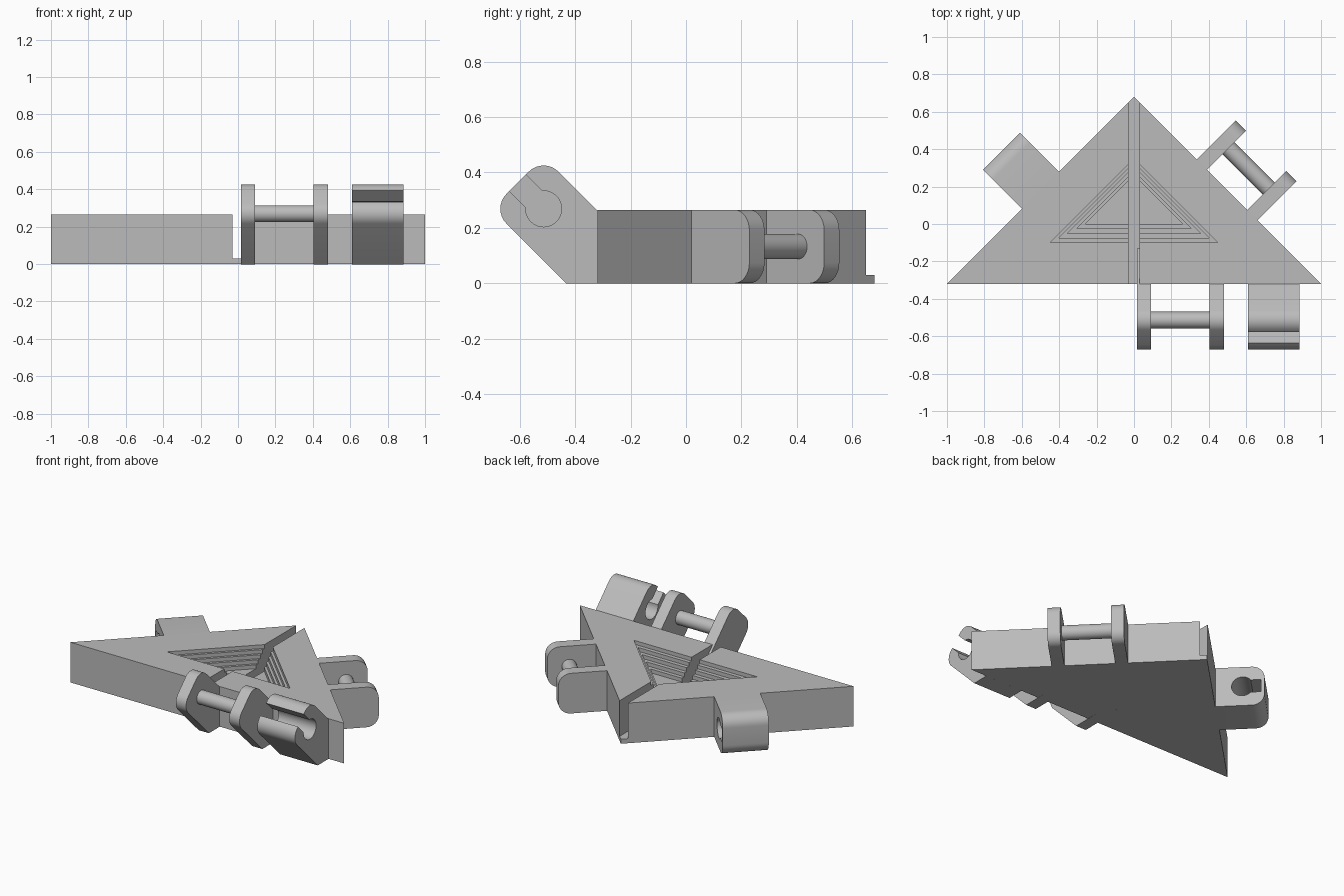
import bpy, bmesh
from math import sin, cos, pi, sqrt, asin
from mathutils import Matrix, Vector

cube = bpy.data.objects.get("Cube")
if cube:
    bpy.data.objects.remove(cube, do_unlink=True)

grey = bpy.data.materials.new("plain_grey")
grey.use_nodes = True
colour = (0.5, 0.5, 0.5, 1)
grey.diffuse_color = colour
grey.node_tree.nodes["Principled BSDF"].inputs["Base Color"].default_value = colour

HEIGHT = 0.265
HALF = HEIGHT / 2
REACH = 0.295          # hinge length beyond the body edge
PIN = REACH - HALF     # hinge axis
FILLET = 0.075
R = sqrt(0.5)


def prism(name, outline, low, high, frame=Matrix()):
    """Extrude a 2D outline between two heights of a local frame."""
    bm = bmesh.new()
    base = bm.faces.new([bm.verts.new((u, v, low)) for u, v in outline])
    grown = bmesh.ops.extrude_face_region(bm, geom=[base])
    bmesh.ops.translate(bm, vec=(0, 0, high - low),
                        verts=[g for g in grown["geom"] if isinstance(g, bmesh.types.BMVert)])
    bmesh.ops.transform(bm, matrix=frame, verts=bm.verts)
    bmesh.ops.recalc_face_normals(bm, faces=bm.faces)
    mesh = bpy.data.meshes.new(name)
    bm.to_mesh(mesh)
    bm.free()
    mesh.materials.append(grey)
    obj = bpy.data.objects.new(name, mesh)
    bpy.context.collection.objects.link(obj)
    return obj


def activate(obj):
    bpy.ops.object.select_all(action="DESELECT")
    obj.select_set(True)
    bpy.context.view_layer.objects.active = obj


def smooth(obj):
    activate(obj)
    bpy.ops.object.shade_smooth_by_angle(angle=pi / 6)


def cut(obj, cutter):
    mod = obj.modifiers.new("cut", "BOOLEAN")
    mod.operation, mod.solver, mod.object = "DIFFERENCE", "EXACT", cutter
    activate(obj)
    bpy.ops.object.modifier_apply(modifier=mod.name)
    bpy.data.objects.remove(cutter, do_unlink=True)


def arc(cu, cv, r, start, end, n):
    return [(cu + r * cos(start + (end - start) * i / n),
             cv + r * sin(start + (end - start) * i / n)) for i in range(n + 1)]


def rounded_arm(root):
    """Root points, then an outer end with two rounded corners."""
    c = REACH - FILLET
    k = HALF - FILLET
    return root + arc(c, -k, FILLET, -pi / 2, 0, 8) + arc(c, k, FILLET, 0, pi / 2, 8)


def frame(u, v, w, origin):
    return Matrix.Translation(origin) @ Matrix((u, v, w)).transposed().to_4x4()


def clip(name, root, where, plates):
    """Two rounded plates joined by a pin."""
    for side, (low, high) in zip(("first", "second"), plates):
        smooth(prism(f"{name}_{side}_plate", rounded_arm(root), low, high, where))
    ring = arc(PIN, 0, 0.045, 0, 2 * pi, 32)[:-1]
    smooth(prism(f"{name}_pin", ring, plates[0][1], plates[1][0], where))


def socket(name, root, where, low, high, slot_end):
    """Rounded block with a keyhole opening for the pin."""
    block = prism(name, rounded_arm(root), low, high, where)
    r, half_slot = 0.065, 0.042
    a = asin(half_slot / r)
    keyhole = arc(PIN, 0, r, a, 2 * pi - a, 32)
    keyhole += [(slot_end, -half_slot), (slot_end, half_slot)]
    cut(block, prism("keyhole_cutter", keyhole, low - 0.05, high + 0.05, where))
    smooth(block)


# Triangular body with a stepped recess and a central groove
FRONT, BACK = -0.32, 0.68
body = prism("triangular_body", [(-1, FRONT), (1, FRONT), (0, BACK)], 0, HEIGHT)
for i in range(5):
    base = -0.1 + 0.025 * i
    apex = 0.35 - 0.0225 * i
    w = apex - base
    cut(body, prism("step_cutter", [(-w, base), (w, base), (0, apex)],
                    HEIGHT - 0.025 * (i + 1), HEIGHT + 0.1))
g = 0.03
cut(body, prism("groove_cutter", [(-g, -1), (g, -1), (g, 1), (-g, 1)], 0.03, HEIGHT + 0.2))

# Front hinge, tilted upward
tilted = frame((0, -R, R), (0, R, R), (1, 0, 0), Vector((0, -0.399, 0.154)))
deep_root = [(-0.248, HALF), (-0.299, 0.081), (-0.087, -HALF)]
short_root = [(0.02, HALF), (-0.165, -0.053), (-0.087, -HALF)]
clip("front_clip", deep_root, tilted, [(0.015, 0.09), (0.405, 0.48)])
socket("front_socket", short_root, tilted, 0.61, 0.885, REACH + 0.05)

# Back hinges, lying flat on the two short sides
flat_root = [(0, HALF), (0, -HALF)]
left_side = frame((R, R, 0), (0, 0, 1), (R, -R, 0), Vector((0.5, 0.18, HALF)))
clip("back_left_clip", flat_root, left_side, [(-0.233, -0.156), (0.149, 0.226)])
right_side = frame((-R, R, 0), (0, 0, 1), (R, R, 0), Vector((-0.5, 0.18, HALF)))
socket("back_right_socket", flat_root, right_side, -0.14, 0.14, REACH - 0.02)
